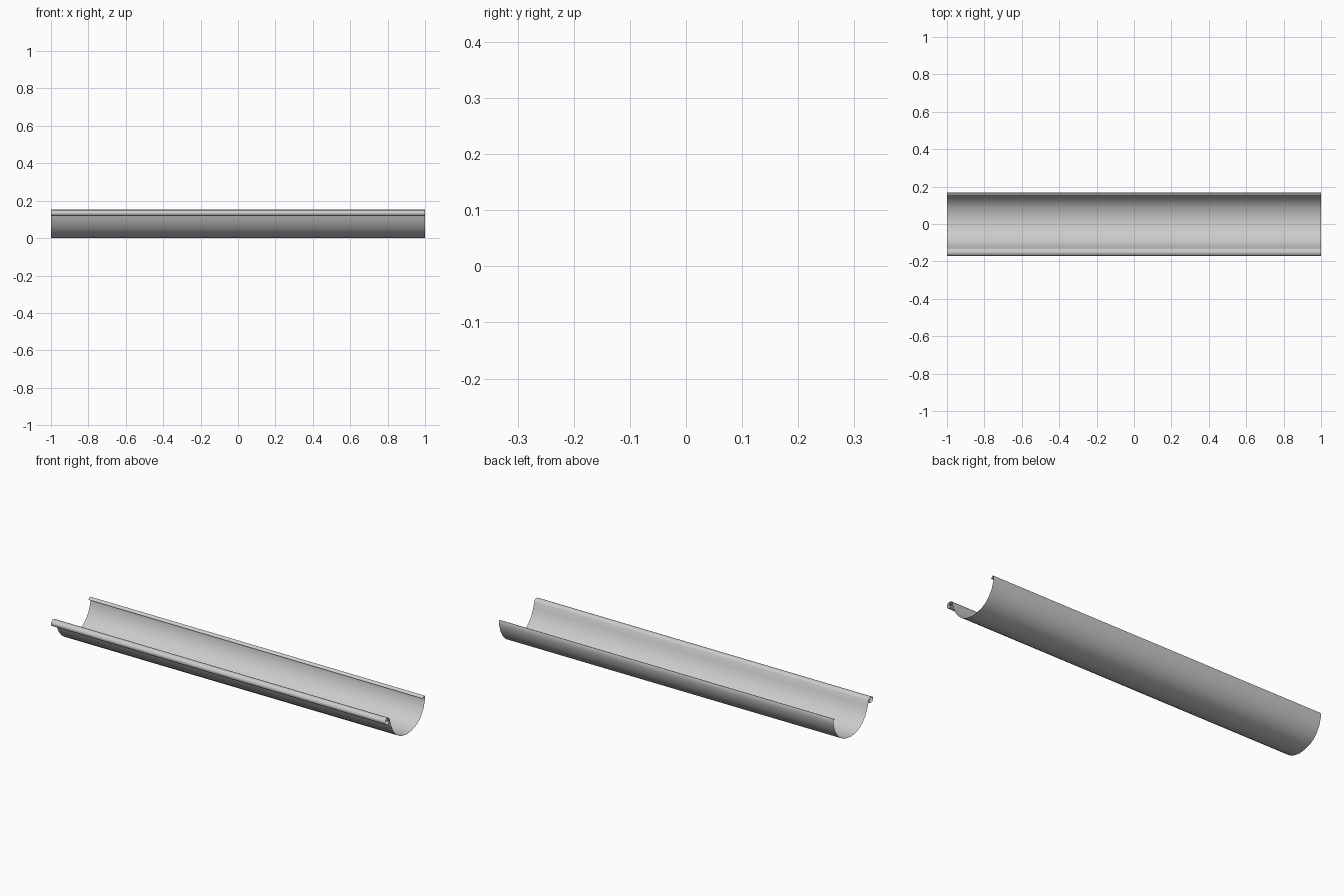
import bpy
import bmesh
import math

# Remove the default cube
cube = bpy.data.objects.get("Cube")
if cube:
    bpy.data.objects.remove(cube, do_unlink=True)

HALF_LENGTH = 1.0
UNIT = 0.001  # profile points are in thousandths

# Cross-section (y, z), from the front edge to the back edge
front_bead = [(-153, 133), (-143, 135), (-137, 132), (-139, 124), (-146, 119),
              (-155, 118), (-165, 121), (-171, 130), (-169, 141), (-162, 148),
              (-152, 150), (-139, 148), (-132, 139)]
trough = [(-125, 109), (-103, 64), (-78, 36), (-52, 18), (-20, 6), (14, 1),
          (50, 5), (84, 14), (113, 30), (136, 53), (156, 85), (168, 125)]
back_lip = [(168, 148), (166, 152), (163, 152), (151, 141)]


def make_material(name, color):
    material = bpy.data.materials.new(name)
    material.use_nodes = True
    material.diffuse_color = color
    shader = next(n for n in material.node_tree.nodes if n.type == 'BSDF_PRINCIPLED')
    shader.inputs["Base Color"].default_value = color
    return material


def extrude_profile(name, profile, material):
    """Sweep an open sheet profile along x."""
    bm = bmesh.new()
    rails = [[bm.verts.new((x, y * UNIT, z * UNIT)) for y, z in profile]
             for x in (-HALF_LENGTH, HALF_LENGTH)]
    left, right = rails
    for i in range(len(profile) - 1):
        bm.faces.new((left[i], right[i], right[i + 1], left[i + 1]))
    mesh = bpy.data.meshes.new(name)
    bm.to_mesh(mesh)
    bm.free()
    mesh.materials.append(material)
    obj = bpy.data.objects.new(name, mesh)
    bpy.context.collection.objects.link(obj)
    return obj


# Half-round gutter: one thin folded sheet
sheet_metal = make_material("grey sheet metal", (0.6, 0.6, 0.6, 1.0))
gutter = extrude_profile("gutter_channel", front_bead + trough + back_lip, sheet_metal)

# Smooth curves, crisp folds
bpy.ops.object.select_all(action='DESELECT')
gutter.select_set(True)
bpy.context.view_layer.objects.active = gutter
bpy.ops.object.shade_smooth_by_angle(angle=math.radians(50))
